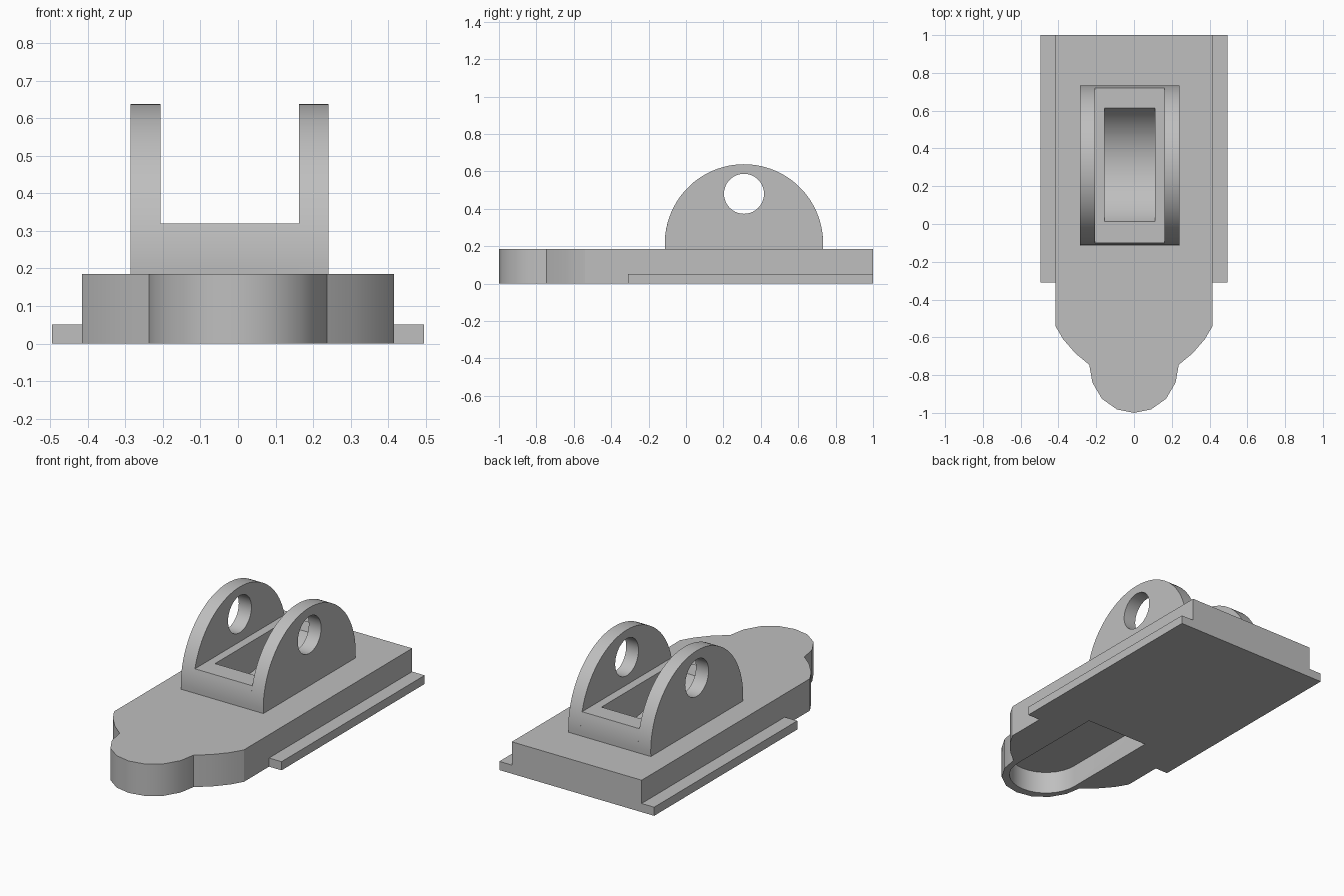
import bpy, bmesh
from math import sin, cos, pi, asin, sqrt
from mathutils import Vector

cube = bpy.data.objects.get("Cube")
if cube:
    bpy.data.objects.remove(cube, do_unlink=True)

grey = bpy.data.materials.new("plain grey")
grey.use_nodes = True
GREY = (0.52, 0.52, 0.52, 1)
grey.diffuse_color = GREY
grey.node_tree.nodes["Principled BSDF"].inputs["Base Color"].default_value = GREY


def prism(name, outline, axis, lo, hi):
    """Extrude a 2D outline along z (outline in x, y) or x (outline in y, z)."""
    bm = bmesh.new()
    place = (lambda p: (p[0], p[1], lo)) if axis == "z" else (lambda p: (lo, p[0], p[1]))
    face = bm.faces.new([bm.verts.new(place(p)) for p in outline])
    new = bmesh.ops.extrude_face_region(bm, geom=[face])["geom"]
    step = Vector((0, 0, hi - lo)) if axis == "z" else Vector((hi - lo, 0, 0))
    bmesh.ops.translate(bm, vec=step, verts=[g for g in new if isinstance(g, bmesh.types.BMVert)])
    bmesh.ops.recalc_face_normals(bm, faces=bm.faces)
    mesh = bpy.data.meshes.new(name)
    bm.to_mesh(mesh)
    bm.free()
    mesh.materials.append(grey)
    obj = bpy.data.objects.new(name, mesh)
    bpy.context.collection.objects.link(obj)
    return obj


def arc(cx, cy, r, start, end, n):
    return [(cx + r * cos(start + (end - start) * i / n),
             cy + r * sin(start + (end - start) * i / n)) for i in range(n + 1)]


def circle(cx, cy, r, n):
    return arc(cx, cy, r, 0, 2 * pi, n)[:-1]


def cut(obj, cutter):
    cutter.hide_render = True
    cutter.hide_set(True)
    mod = obj.modifiers.new("cut", "BOOLEAN")
    mod.operation, mod.solver, mod.object = "DIFFERENCE", "EXACT", cutter


BASE_TOP, SADDLE_TOP = 0.185, 0.32
HINGE_Y, HINGE_Z, HINGE_R = 0.31, 0.215, 0.423
HOLE_Z = 0.48

# Base plate with curved shoulders and a rounded nose
half = [(0.416, 1), (0.416, -0.54), (0.375, -0.61), (0.31, -0.685), (0.237, -0.745),
        (0.22, -0.84), (0.17, -0.925), (0.09, -0.982)]
outline = half + [(0, -1)] + [(-x, y) for x, y in reversed(half)]
base = prism("base_plate", outline, "z", 0, BASE_TOP)

# Blind round-ended slot in the underside
slot = prism("slot_cutter", [(0.2, -0.145), (-0.2, -0.145)]
             + arc(0, -0.75, 0.2, pi, 2 * pi, 16), "z", -0.1, 0.13)
cut(base, slot)

# Thin rails along both sides
for side, s in (("left", 1), ("right", -1)):
    a, b = 0.416 * s, 0.496 * s
    prism(side + "_rail", [(a, -0.31), (b, -0.31), (b, 1), (a, 1)], "z", 0, 0.05)

# Half-round hinge lugs with pin holes
dip = asin((BASE_TOP - HINGE_Z) / HINGE_R)
lug_outline = arc(HINGE_Y, HINGE_Z, HINGE_R, dip, pi - dip, 48)
pin = prism("pin_cutter", circle(HINGE_Y, HOLE_Z, 0.107, 40), "x", -0.6, 0.6)
lugs = [prism("right_lug", lug_outline, "x", -0.287, -0.206),
        prism("left_lug", lug_outline, "x", 0.162, 0.241)]
for lug in lugs:
    cut(lug, pin)

# Saddle joining the lugs, with a scooped pocket that reaches into the base
rise = asin((SADDLE_TOP - HINGE_Z) / HINGE_R)
saddle_outline = (arc(HINGE_Y, HINGE_Z, HINGE_R, dip, rise, 6)
                  + arc(HINGE_Y, HINGE_Z, HINGE_R, pi - rise, pi - dip, 6))
saddle = prism("hinge_saddle", saddle_outline, "x", -0.206, 0.162)
scoop_r = sqrt(0.3 ** 2 + (HOLE_Z - SADDLE_TOP) ** 2)
scoop = prism("scoop_cutter", circle(HINGE_Y + 0.004, HOLE_Z, scoop_r, 64), "x", -0.157, 0.112)
cut(saddle, scoop)
cut(base, scoop)

# Bake the cuts, then drop the cutters
bpy.context.view_layer.update()
deps = bpy.context.evaluated_depsgraph_get()
for obj in [base, saddle] + lugs:
    baked = bpy.data.meshes.new_from_object(obj.evaluated_get(deps))
    obj.modifiers.clear()
    obj.data = baked
for cutter in (slot, pin, scoop):
    bpy.data.objects.remove(cutter, do_unlink=True)

# Smooth the curves, keep the corners sharp
bpy.ops.object.select_all(action="DESELECT")
for obj in [base, saddle] + lugs:
    obj.select_set(True)
bpy.context.view_layer.objects.active = base
bpy.ops.object.shade_smooth_by_angle(angle=pi / 6)
